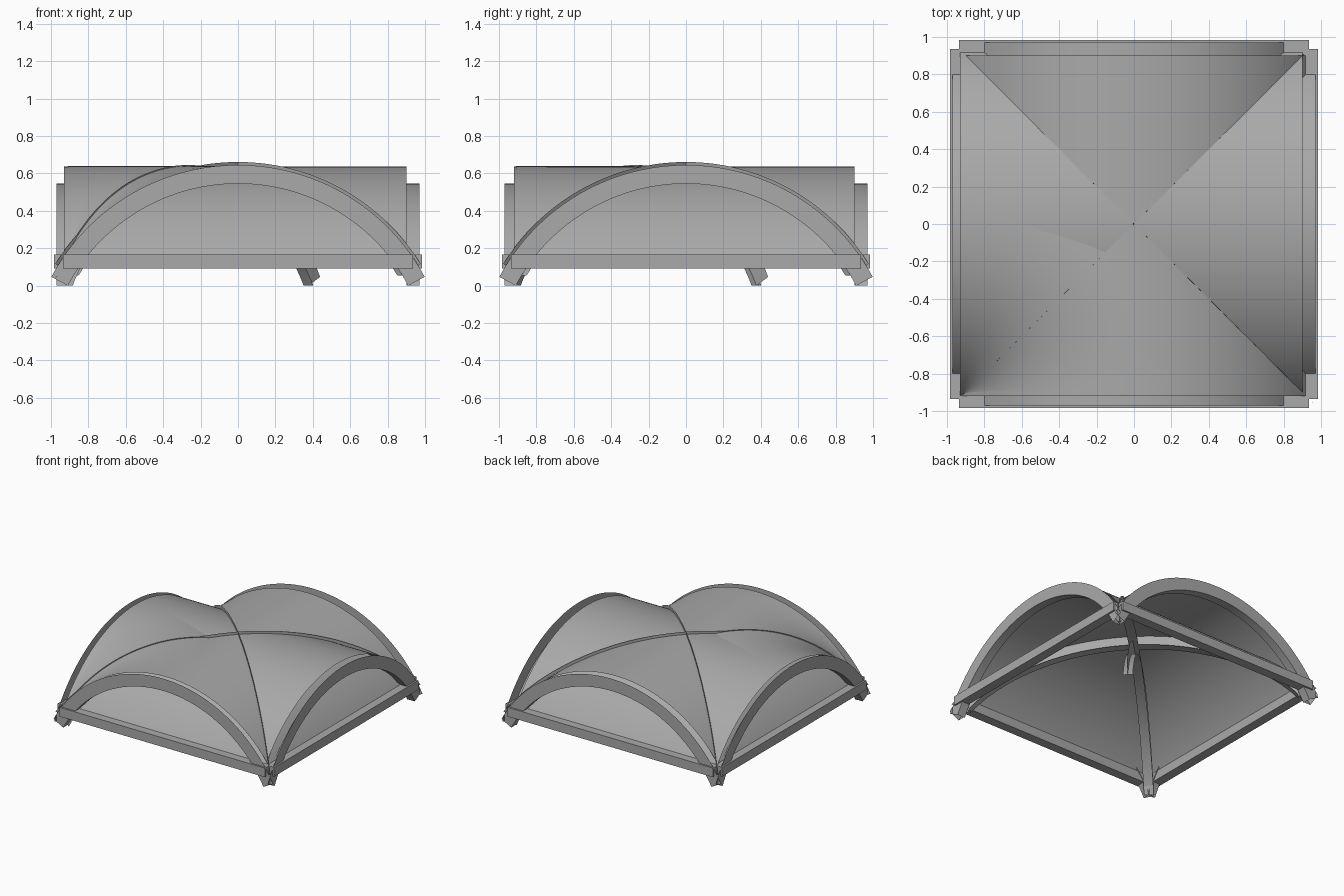
import bpy, bmesh, math
from mathutils import Matrix

cube = bpy.data.objects.get("Cube")
if cube:
    bpy.data.objects.remove(cube, do_unlink=True)

# One stone colour
stone = bpy.data.materials.new("stone_grey")
stone.use_nodes = True
stone.diffuse_color = (0.4, 0.4, 0.4, 1)
stone.node_tree.nodes["Principled BSDF"].inputs["Base Color"].default_value = (0.4, 0.4, 0.4, 1)

CENTRE_Z = -0.487                 # centre of every arch circle
INNER, OUTER = 1.032, 1.132       # rib radii
VAULT = 1.125                     # vault radius
FOOT = math.radians(61.85)        # edge rib half angle
DIAGONAL_FOOT = math.radians(58.3)
SPRING = math.radians(57)         # vault half angle
REACH = 0.91                      # distance from middle to the arch springing
SEGMENTS = 64


def finish(name, bm, matrix=None):
    mesh = bpy.data.meshes.new(name)
    if matrix:
        bm.transform(matrix)
    bm.to_mesh(mesh)
    bm.free()
    mesh.materials.append(stone)
    obj = bpy.data.objects.new(name, mesh)
    bpy.context.collection.objects.link(obj)
    bpy.ops.object.select_all(action="DESELECT")
    obj.select_set(True)
    bpy.context.view_layer.objects.active = obj
    bpy.ops.object.shade_smooth_by_angle(angle=math.radians(30))


def add_grid(bm, rows):
    """Skin a list of equally long point rows."""
    grid = [[bm.verts.new(p) for p in row] for row in rows]
    for a, b in zip(grid, grid[1:]):
        for i in range(len(a) - 1):
            bm.faces.new((a[i], a[i + 1], b[i + 1], b[i]))


def arc_sheet(bm, section, half_angle, stretch=1.0):
    """Sweep a (depth, radius) section round an arch standing in the xz plane."""
    rows = []
    for i in range(SEGMENTS + 1):
        a = half_angle * (2 * i / SEGMENTS - 1)
        rows.append([(r * math.sin(a) * stretch, d, CENTRE_Z + r * math.cos(a))
                     for d, r in section])
    add_grid(bm, rows)


def rib(name, near, far, web, matrix, half_angle=FOOT, stretch=1.0, lift=0.0):
    """Thin arch rib: a flat soffit with one upright web."""
    bm = bmesh.new()
    arc_sheet(bm, [(near, INNER), (far, INNER)], half_angle, stretch)
    arc_sheet(bm, [(web, INNER), (web, OUTER + lift)], half_angle, stretch)
    finish(name, bm, matrix)


def turn(degrees):
    return Matrix.Rotation(math.radians(degrees), 4, "Z")


# Two crossing barrel vaults
for name, start, end, angle in (("vault_front_to_back", -0.92, 0.9, 0),
                                ("vault_side_to_side", -0.9, 0.93, 90)):
    bm = bmesh.new()
    arc_sheet(bm, [(start, VAULT), (end, VAULT)], SPRING)
    finish(name, bm, turn(angle))

# Edge ribs, one per side, with the web on the outside
for name, angle in (("front_rib", 0), ("left_rib", 90),
                    ("back_rib", 180), ("right_rib", 270)):
    rib(name, -0.97, -0.9, -0.97, turn(angle))

# Diagonal ribs, stretched to reach the corners
for name, angle in (("diagonal_rib_a", 45), ("diagonal_rib_b", -45)):
    rib(name, -0.037, 0.037, 0, turn(angle), DIAGONAL_FOOT, math.sqrt(2), 0.016)

# Short rib that starts at one corner
offset = REACH / math.sqrt(2) - REACH
rib("short_corner_rib", -0.037, 0.037, 0,
    Matrix.Translation((offset, offset, 0)) @ turn(45))

# Fan shaped web round the same corner, running just past its crown
bm = bmesh.new()
start, end = math.asin(REACH / VAULT), math.radians(-10)
rows = []
for i in range(33):
    a = start + (end - start) * i / 32
    r = REACH + 0.002 - VAULT * math.sin(a)
    rows.append([(r * math.cos(t) - REACH, r * math.sin(t) - REACH,
                  CENTRE_Z + VAULT * math.cos(a) + 0.001)
                 for t in (math.radians(90 * j / 24) for j in range(25))])
add_grid(bm, rows)
finish("corner_fan_web", bm)

# Tie beams between the feet
for name, angle in (("front_beam", 0), ("left_beam", 90),
                    ("back_beam", 180), ("right_beam", 270)):
    bm = bmesh.new()
    bmesh.ops.create_cube(bm, size=1)
    bm.transform(Matrix.Translation((0, -0.945, 0.128)) @ Matrix.Diagonal((1.87, 0.078, 0.075, 1)))
    finish(name, bm, turn(angle))
